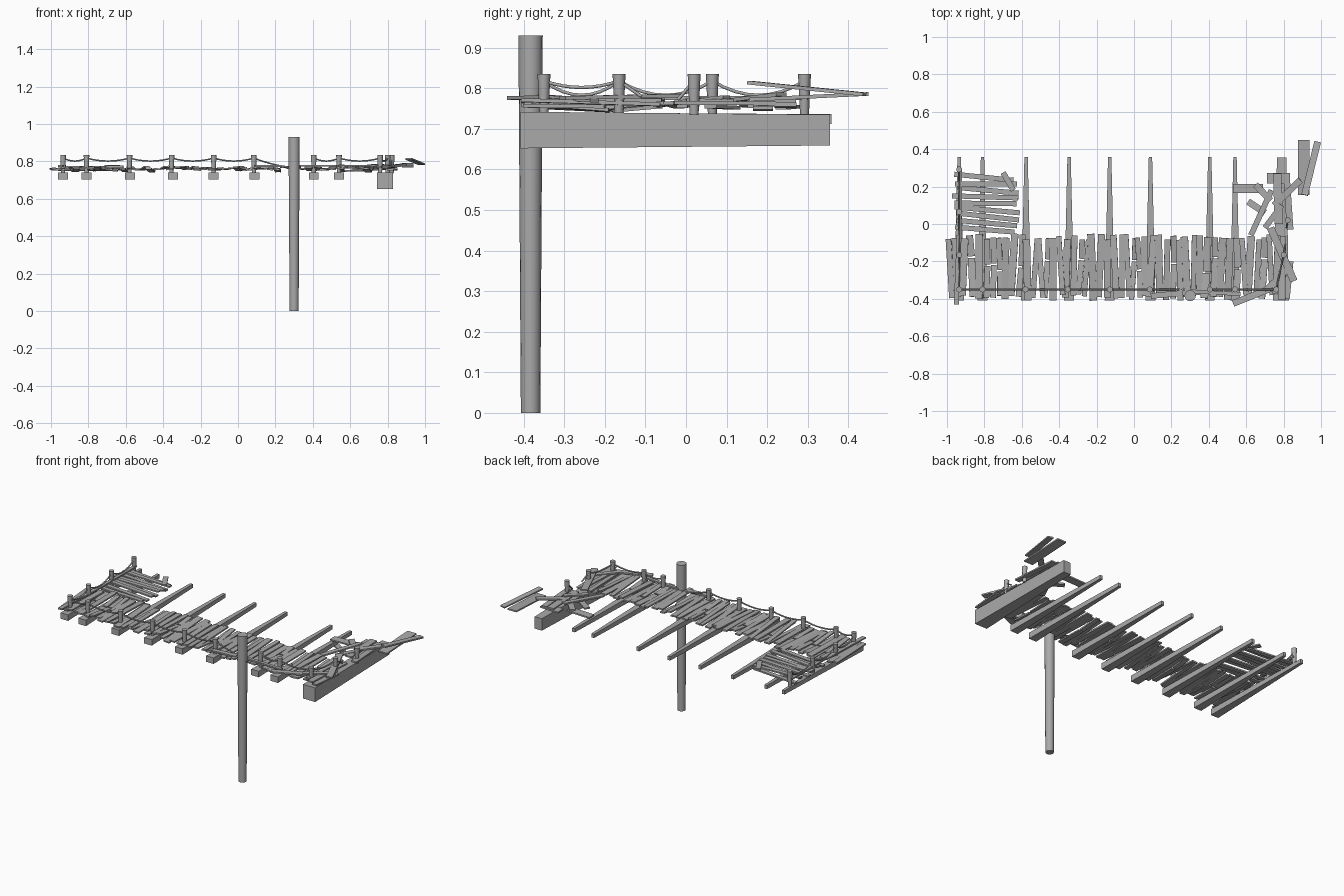
import bpy, bmesh, math, random
from mathutils import Vector

random.seed(4)
if "Cube" in bpy.data.objects:
    bpy.data.objects.remove(bpy.data.objects["Cube"])

wood = bpy.data.materials.new("weathered grey")
wood.use_nodes = True
grey = (0.4, 0.4, 0.4, 1)
wood.diffuse_color = grey
wood.node_tree.nodes["Principled BSDF"].inputs["Base Color"].default_value = grey


def finish(name, bm):
    bmesh.ops.recalc_face_normals(bm, faces=bm.faces)
    me = bpy.data.meshes.new(name)
    bm.to_mesh(me)
    bm.free()
    me.materials.append(wood)
    ob = bpy.data.objects.new(name, me)
    bpy.context.collection.objects.link(ob)
    return ob


def plank(bm, a, b, w, t=0.009, w2=None, t2=None, roll=0):
    """Box between two end centres, optionally tapered."""
    a, b = Vector(a), Vector(b)
    d = (b - a).normalized()
    side = d.cross(Vector((0, 0, 1))).normalized()
    up = side.cross(d)
    side = side * math.cos(roll) + up * math.sin(roll)
    up = side.cross(d)
    rings = []
    for p, ww, tt in ((a, w, t), (b, w2 or w, t2 or t)):
        rings.append([bm.verts.new(p + side * ww / 2 * i + up * tt / 2 * j)
                      for i, j in ((-1, -1), (1, -1), (1, 1), (-1, 1))])
    for i in range(4):
        k = (i + 1) % 4
        bm.faces.new((rings[0][i], rings[0][k], rings[1][k], rings[1][i]))
    bm.faces.new(rings[0])
    bm.faces.new(rings[1])


def cylinder(name, x, y, z0, z1, r0, r1, sides=12):
    bm = bmesh.new()
    bmesh.ops.create_cone(bm, cap_ends=True, segments=sides, radius1=r0,
                          radius2=r1, depth=z1 - z0)
    bmesh.ops.translate(bm, verts=bm.verts, vec=(x, y, (z0 + z1) / 2))
    ob = finish(name, bm)
    for p in ob.data.polygons:
        p.use_smooth = len(p.vertices) == 4
    return ob


def rope(name, a, b, sag):
    cu = bpy.data.curves.new(name, "CURVE")
    cu.dimensions = "3D"
    cu.bevel_depth = 0.0045
    cu.bevel_resolution = 1
    cu.use_fill_caps = True
    sp = cu.splines.new("POLY")
    n = 8
    sp.points.add(n)
    for i in range(n + 1):
        t = i / n
        p = Vector(a).lerp(Vector(b), t)
        sp.points[i].co = (p.x, p.y, p.z - sag * 4 * t * (1 - t), 1)
    cu.materials.append(wood)
    bpy.context.collection.objects.link(bpy.data.objects.new(name, cu))


# tall mooring pole
cylinder("mooring_pole", 0.3, -0.383, 0, 0.93, 0.024, 0.03, 16)

# tapered beams under the deck
for x in (-0.935, -0.81, -0.577, -0.347, -0.13, 0.088, 0.405, 0.54):
    bm = bmesh.new()
    plank(bm, (x, -0.408, 0.722), (x, 0.358, 0.724), 0.053, 0.038, 0.018, 0.024)
    finish("cross_beam", bm)
bm = bmesh.new()
plank(bm, (0.785, -0.408, 0.697), (0.79, 0.355, 0.697), 0.086, 0.09, 0.05, 0.076)
finish("main_beam", bm)

# main walkway, uneven boards, some snapped in two
bm = bmesh.new()
x = -0.983
while x < 0.8:
    w = random.uniform(0.026, 0.04)
    lean = random.uniform(-0.012, 0.012)
    y0 = random.uniform(-0.41, -0.375)
    y1 = random.uniform(-0.085, -0.05)
    z0, z1 = random.uniform(0.755, 0.772), random.uniform(0.755, 0.772)
    roll = random.uniform(-0.1, 0.1)
    a, b = Vector((x - lean, y0, z0)), Vector((x + lean, y1, z1))
    if random.random() < 0.25:
        t = random.uniform(0.35, 0.65)
        m = a.lerp(b, t)
        drop = Vector((0.004, 0, -0.012))
        plank(bm, a, m + drop, w, roll=roll)
        plank(bm, a.lerp(b, t + 0.03) + drop, b, w, roll=-roll)
    else:
        plank(bm, a, b, w, roll=roll)
    x += w + 0.003
finish("walkway_boards", bm)

# side platform boards
bm = bmesh.new()
for i in range(9):
    y = -0.03 + i * 0.035
    tilt = random.uniform(0.0, 0.022)
    z = random.uniform(0.754, 0.772)
    plank(bm, (-0.965 + random.uniform(-0.01, 0.02), y + tilt, z),
          (-0.63 + random.uniform(-0.02, 0.02), y - tilt, z + random.uniform(-0.01, 0.01)),
          0.027)
plank(bm, (-0.7, 0.275, 0.776), (-0.645, 0.18, 0.776), 0.03)
plank(bm, (-0.932, -0.08, 0.776), (-0.93, 0.3, 0.776), 0.02)
plank(bm, (-0.95, -0.43, 0.776), (-0.935, -0.06, 0.776), 0.026)
finish("platform_boards", bm)

# collapsed corner and loose boards: start, end, width
loose = [
    ((0.908, 0.155, 0.772), (0.908, 0.45, 0.786), 0.062),
    ((0.912, 0.155, 0.814), (0.982, 0.44, 0.785), 0.036),
    ((0.75, 0.1, 0.768), (0.89, 0.235, 0.785), 0.035),
    ((0.625, -0.06, 0.762), (0.735, 0.18, 0.775), 0.03),
    ((0.61, 0.12, 0.752), (0.7, 0.06, 0.755), 0.035),
    ((0.53, 0.19, 0.748), (0.69, 0.19, 0.752), 0.05),
    ((0.65, 0.21, 0.765), (0.73, 0.125, 0.768), 0.035),
    ((0.71, 0.245, 0.756), (0.835, 0.245, 0.76), 0.055),
    ((0.765, 0.27, 0.768), (0.775, 0.0, 0.77), 0.045),
    ((0.815, 0.26, 0.762), (0.835, -0.03, 0.764), 0.035),
    ((0.73, -0.02, 0.782), (0.855, -0.305, 0.776), 0.04),
    ((0.7, -0.02, 0.765), (0.79, 0.1, 0.778), 0.03),
    ((0.835, -0.2, 0.755), (0.815, -0.4, 0.757), 0.035),
    ((0.53, -0.425, 0.776), (0.73, -0.345, 0.778), 0.035),
    ((0.7, -0.355, 0.78), (0.84, -0.225, 0.77), 0.03),
    ((0.09, -0.385, 0.776), (0.25, -0.37, 0.775), 0.03),
    ((0.3, -0.36, 0.776), (0.57, -0.375, 0.778), 0.02),
]
bm = bmesh.new()
for a, b, w in loose:
    plank(bm, a, b, w)
finish("loose_boards", bm)

# railing posts
front = [-0.935, -0.81, -0.58, -0.355, -0.13, 0.085, 0.405, 0.54, 0.76]
left = [(-0.935, y) for y in (-0.35, -0.165, 0.065, 0.292)]
right = [(0.76, -0.35), (0.8, -0.165), (0.822, 0.02)]
for x, y in [(x, -0.35) for x in front] + left[1:] + right[1:]:
    cylinder("rail_post", x, y, 0.735, 0.835, 0.011, 0.016, 10)

# sagging ropes, with the broken ends hanging down
H = 0.818
for a, b in zip(front, front[1:]):
    if a != 0.085:
        rope("front_rope", (a, -0.35, H), (b, -0.35, H), 0.016)
rope("broken_rope", (0.085, -0.35, H), (0.27, -0.35, 0.77), 0.006)
for a, b in zip(left, left[1:]):
    rope("side_rope", (*a, H), (*b, H), 0.035)
rope("side_rope", (*right[0], H), (*right[1], H), 0.016)
rope("broken_rope", (0.8, -0.165, H), (0.81, -0.11, 0.78), 0)
rope("broken_rope", (0.822, 0.02, H), (0.815, -0.02, 0.772), 0)
